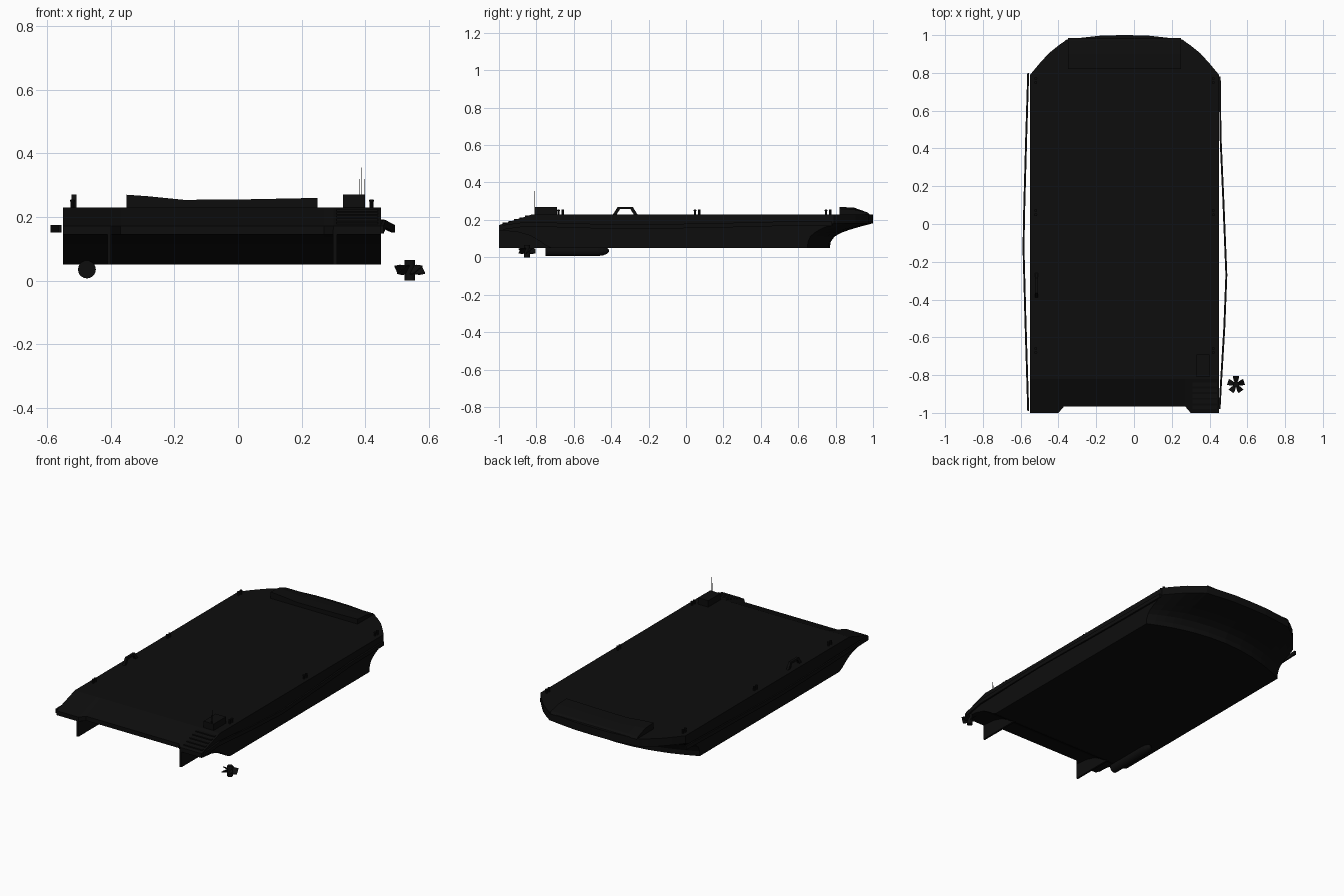
import bpy, bmesh, math
from mathutils import Vector

if "Cube" in bpy.data.objects:
    bpy.data.objects.remove(bpy.data.objects["Cube"])

CX = -0.05  # hull centreline
mat = bpy.data.materials.new("near_black")
mat.diffuse_color = (0.004, 0.004, 0.004, 1)
mat.use_nodes = True
mat.node_tree.nodes["Principled BSDF"].inputs["Base Color"].default_value = mat.diffuse_color


def finish(name, bm):
    bmesh.ops.recalc_face_normals(bm, faces=bm.faces[:])
    me = bpy.data.meshes.new(name)
    bm.to_mesh(me)
    bm.free()
    ob = bpy.data.objects.new(name, me)
    bpy.context.collection.objects.link(ob)
    me.materials.append(mat)
    return ob


def loft(name, rings):
    """Closed solid through a list of equal-length point rings."""
    bm = bmesh.new()
    vs = [[bm.verts.new(p) for p in r] for r in rings]
    n = len(vs[0])
    for a, b in zip(vs, vs[1:]):
        for i in range(n):
            j = (i + 1) % n
            bm.faces.new((a[i], a[j], b[j], b[i]))
    bm.faces.new(vs[0])
    bm.faces.new(vs[-1][::-1])
    return finish(name, bm)


def side_prism(name, x0, x1, yz):
    return loft(name, [[(x, y, z) for y, z in yz] for x in (x0, x1)])


def box(name, x0, x1, y0, y1, z0, z1):
    return side_prism(name, x0, x1, [(y0, z0), (y1, z0), (y1, z1), (y0, z1)])


def cyl(name, c, r, h, n=12):
    return loft(name, [[(c[0] + r * math.cos(2 * math.pi * i / n),
                         c[1] + r * math.sin(2 * math.pi * i / n), z)
                        for i in range(n)] for z in (c[2], c[2] + h)])


# Hull: one side profile per column across the beam
half = [(0, 1.0), (.12, .998), (.22, .987), (.31, .975), (.32, .966),
        (.35, .945), (.4, .905), (.45, .85), (.5, .79)]
bow = [(.05, 0), (.08, .01), (.11, .1), (.13, .25), (.147, .45), (.165, .72), (.182, 1), (.23, 1)]


def section(d, top):
    low = .77 - .12 * (abs(d) / .5) ** 2
    aft = -1.0 if abs(d) > .34 else -.965
    p = [(low + (top - low) * f, z) for z, f in bow]
    p += [(-.82, .23), (aft, .172), (aft, .145), (-.9, .135),
          (-.83, .115), (-.78, .085), (-.75, .063), (-.72, .05)]
    return [(CX + d, y, z) for y, z in p]


cols = [(-d, t) for d, t in half[:0:-1]] + half
loft("hull", [section(d, t) for d, t in cols])

# Stern skegs
for s, n in ((-1, "left"), (1, "right")):
    x = CX + s * .355
    side_prism("skeg_" + n, x - .006, x + .006,
               [(-1, .05), (-.70, .05), (-.70, .1), (-.83, .15), (-1, .16)])


# Bowed side rails
def rail(name, pts):
    loft(name, [[(x - .005, y, z - .012), (x + .005, y, z - .012),
                 (x + .005, y, z + .012), (x - .005, y, z + .012)] for x, y, z in pts])


rail("left_rail", [(-.56, .8, .163), (-.571, .45, .163), (-.582, .05, .163),
                   (-.585, -.13, .163), (-.575, -.5, .163), (-.56, -.99, .163)])
rail("right_rail", [(.454, .78, .18), (.458, .46, .178), (.472, .15, .17),
                    (.489, -.27, .163), (.478, -.55, .168), (.46, -.85, .178), (.453, -.98, .16)])

# Raised bow ramp, higher on the left
loft("bow_ramp", [[(x, .82, .228), (x, .985, .228), (x, .97, .24), (x, .9, h - .005), (x, .82, h)]
                  for x, h in ((-.35, .27), (-.28, .265), (-.17, .254), (0, .255), (.25, .26))])

# Deckhouse and mast wires
box("deck_locker", .33, .40, -.81, -.69, .225, .27)
for i in range(3):
    x = .381 + i * .008
    box("mast_wire", x, x + .0015, -.81, -.8085, .265, .30 + .02 * (i != 1))
box("mast_tip", .388, .3895, -.81, -.8085, .30, .355)

# Steps down the stern slope
for i in range(5):
    y = -.84 - i * .03
    z = .23 - (.82 + y) * -.322
    box("stern_step", .31, .44, y - .02, y, z - .02, z)

# Paired bollards along both edges
for y in (-.67, .06, .76):
    for x in (-.52, .42):
        for dy in (-.011, .011):
            cyl("bollard", (x, y + dy, .225), .006, .03, 10)
            cyl("bollard_cap", (x, y + dy, .248), .008, .006, 10)

# Boarding hoop on the left side
for a, b, c, d in (((-.39, .23), (-.37, .23), (-.345, .27), (-.365, .27)),
                   ((-.28, .23), (-.26, .23), (-.285, .27), (-.305, .27)),
                   ((-.36, .257), (-.29, .257), (-.285, .27), (-.365, .27))):
    side_prism("hoop_bar", -.523, -.508, (a, b, c, d))

# Rounded pod below the left side
rings = []
for y, r in ((-.75, .028), (-.47, .028), (-.445, .025), (-.425, .018), (-.412, .006)):
    rings.append([(-.475 + r * math.cos(k * math.pi / 10), y, .035 + r * math.sin(k * math.pi / 10))
                  for k in range(20)])
loft("pod", rings)
box("pod_mount", -.482, -.468, -.75, -.43, .035, .1)

# Propeller with vertical shaft, five pitched blades
P = Vector((.54, -.85, 0))
cyl("propeller_hub", (P.x, P.y, 0), .016, .065, 12)
for k in range(5):
    a = math.radians(90 + 72 * k)
    rad, tan = Vector((math.cos(a), math.sin(a), 0)), Vector((-math.sin(a), math.cos(a), 0))
    rows = []
    for r, w, dz in ((.01, .007, .012), (.028, .014, .014), (.045, .016, .011)):
        c = P + rad * r + Vector((0, 0, .034))
        e = tan * w + Vector((0, 0, dz))
        t = Vector((0, 0, .002))
        rows.append([c - e - t, c + e - t, c + e + t, c - e + t])
    loft("propeller_blade", rows)
